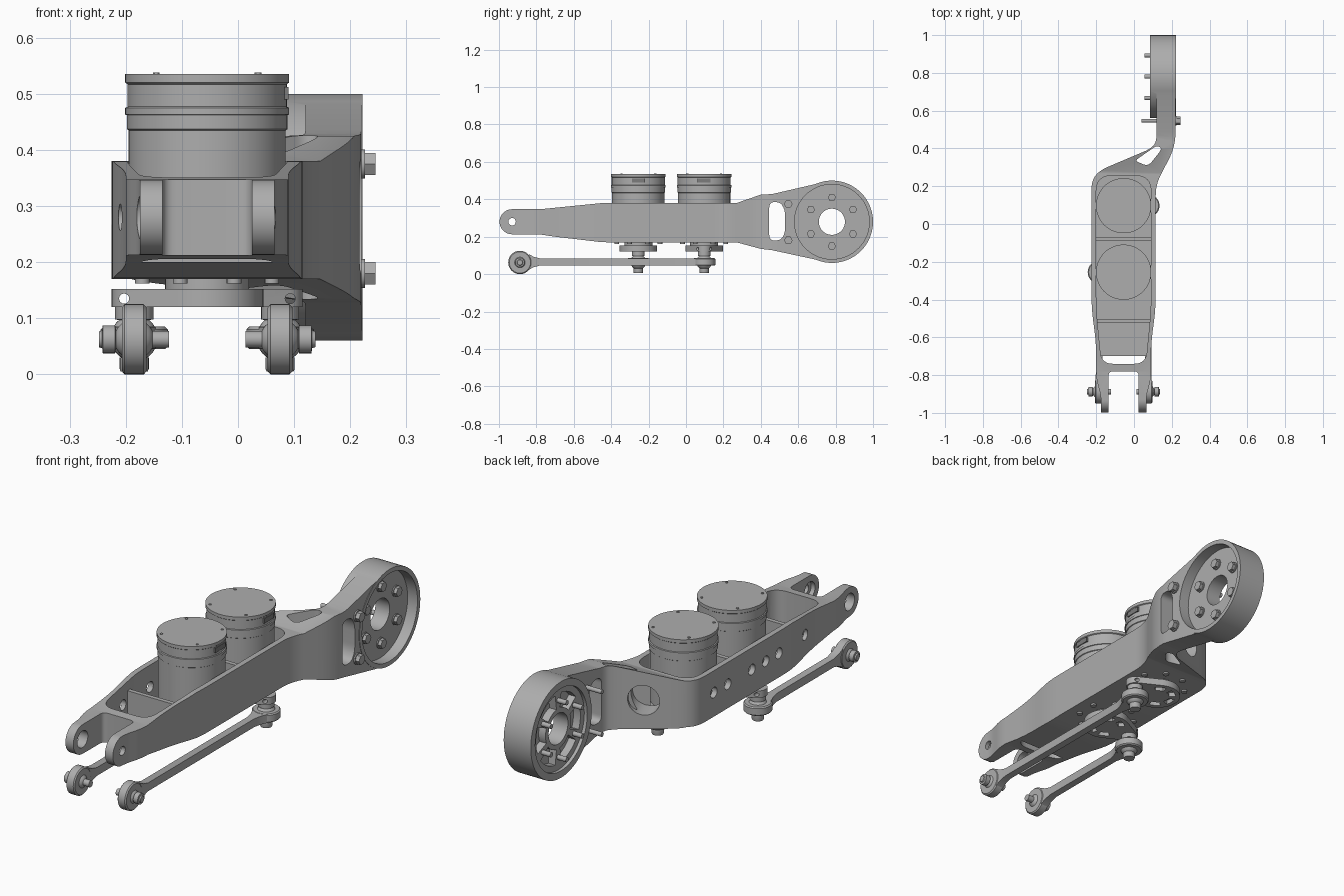
import bpy, bmesh
from math import cos, sin, radians
from mathutils import Vector

if "Cube" in bpy.data.objects:
    bpy.data.objects.remove(bpy.data.objects["Cube"])


def material(name, value):
    m = bpy.data.materials.new(name)
    m.use_nodes = True
    colour = (value, value, value, 1)
    m.diffuse_color = colour
    m.node_tree.nodes["Principled BSDF"].inputs["Base Color"].default_value = colour
    return m


GREY = material("machined grey", 0.42)
DARK = material("label grey", 0.2)
PARTS = []
MID = -0.055          # centre line of the housing
MOTOR_Y = (-0.255, 0.097)
RING = (0.78, 0.28)   # y, z of the round mount


# ---- helpers ----
def arc(c, r, a0=0, a1=360, n=48):
    full = abs(a1 - a0) >= 360
    steps = n if full else n + 1
    angles = [radians(a0 + (a1 - a0) * i / n) for i in range(steps)]
    return [(c[0] + r * cos(a), c[1] + r * sin(a)) for a in angles]


def rounded(corners, steps=6):
    pts = []
    for i, (x, y, r) in enumerate(corners):
        p = Vector((x, y))
        a = Vector(corners[i - 1][:2]) - p
        b = Vector(corners[(i + 1) % len(corners)][:2]) - p
        if r == 0:
            pts.append((x, y))
            continue
        a = p + a.normalized() * min(r, a.length * 0.45)
        b = p + b.normalized() * min(r, b.length * 0.45)
        for k in range(steps + 1):
            t = k / steps
            pts.append(tuple(a * (1 - t) ** 2 + p * 2 * t * (1 - t) + b * t * t))
    return pts


def loft(name, rings, mat=GREY):
    bm = bmesh.new()
    rows = [[bm.verts.new(p) for p in ring] for ring in rings]
    n = len(rows[0])
    for low, high in zip(rows, rows[1:]):
        for i in range(n):
            j = (i + 1) % n
            bm.faces.new((low[i], low[j], high[j], high[i]))
    bm.faces.new(rows[0][::-1])
    bm.faces.new(rows[-1])
    bmesh.ops.recalc_face_normals(bm, faces=bm.faces)
    me = bpy.data.meshes.new(name)
    bm.to_mesh(me)
    bm.free()
    me.materials.append(mat)
    ob = bpy.data.objects.new(name, me)
    bpy.context.collection.objects.link(ob)
    PARTS.append(ob)
    return ob


def place(p, axis, t):
    return {"x": (t, *p), "y": (p[0], t, p[1]), "z": (*p, t)}[axis]


def prism(name, pts, axis, lo, hi, mat=GREY):
    return loft(name, [[place(p, axis, t) for p in pts] for t in (lo, hi)], mat)


def cyl(name, axis, c, r, lo, hi, n=32, mat=GREY):
    return prism(name, arc(c, r, n=n), axis, lo, hi, mat)


def turned(name, axis, c, profile, n=48):
    return loft(name, [[place(p, axis, t) for p in arc(c, r, n=n)] for r, t in profile])


def box(name, x, y, z, mat=GREY):
    return prism(name, [(x[0], y[0]), (x[1], y[0]), (x[1], y[1]), (x[0], y[1])], "z", *z, mat)


def ball(name, c, r):
    steps = [radians(-80 + 160 * i / 12) for i in range(13)]
    return turned(name, "z", c[:2], [(r * cos(a), c[2] + r * sin(a)) for a in steps], 32)


def boolean(target, tool, operation="DIFFERENCE"):
    mod = target.modifiers.new("cut", "BOOLEAN")
    mod.operation, mod.object, mod.solver = operation, tool, "EXACT"
    bpy.context.view_layer.objects.active = target
    bpy.ops.object.modifier_apply(modifier=mod.name)
    PARTS.remove(tool)
    bpy.data.objects.remove(tool)


def sector(c, r0, r1, mid, half):
    return arc(c, r1, mid - half, mid + half, 10) + arc(c, r0, mid + half, mid - half, 10)


# ---- housing: plan outline crossed with side profile ----
plan = rounded([(-.175, -1, 0), (.065, -1, 0), (.065, -.91, .03), (.09, -.82, .04),
                (.09, -.63, .08), (.115, -.45, .08), (.115, .21, .06), (.22, .41, .08),
                (.22, .995, 0), (.12, .995, 0), (.12, .43, .06), (.08, .395, .03),
                (-.18, .285, .05), (-.225, .23, .05), (-.225, -.45, .08),
                (-.2, -.63, .08), (-.2, -.82, .04), (-.175, -.91, .03)])
side = (arc((-.93, .28), .067, 90, 270, 20)
        + [(-.78, .212), (-.7, .2), (-.46, .172), (-.42, .17), (.27, .17), (.4, .135), (.46, .128)]
        + arc(RING, .216, -102, 102, 48)
        + [(.46, .428), (.4, .425), (.27, .38), (-.42, .38), (-.46, .379), (-.7, .355), (-.78, .347)])
housing = prism("housing", plan, "z", 0, .6)
boolean(housing, prism("side_profile", side, "x", -.4, .4), "INTERSECT")
boolean(housing, cyl("mount_drum", "x", RING, .22, .085, .222, 72), "UNION")

# open motor bay, fork gap and lightening holes
bay = rounded([(-.2, .255, .08), (-.2, -.45, .08), (-.172, -.74, .06),
               (.062, -.74, .06), (.09, -.45, .08), (.09, .255, .08)])
gap = rounded([(-.135, -1.1, 0), (.025, -1.1, 0), (.025, -.78, .025), (-.135, -.78, .025)])
web = rounded([(.005, .335, .02), (.075, .305, .03), (.15, .4, .03), (.12, .415, .02)])
slot = rounded([(.445, .18, .03), (.505, .18, .04), (.53, .22, .03),
                (.53, .34, .03), (.505, .385, .04), (.445, .385, .03)])
boolean(housing, prism("bay_cutter", bay, "z", .2, .6))
boolean(housing, prism("gap_cutter", gap, "z", 0, .6))
boolean(housing, prism("web_cutter", web, "z", 0, .6))
boolean(housing, prism("slot_cutter", slot, "x", 0, .4))
for y in (.12, .02, -.155, -.255, -.35, -.56):
    boolean(housing, cyl("wall_hole", "x", (y, .28), .024, -.3, -.14))
boolean(housing, cyl("right_fork_hole", "x", (-.93, .28), .038, -.3, -.1))
boolean(housing, cyl("left_fork_hole", "x", (-.93, .28), .02, 0, .2))
boolean(housing, cyl("left_fork_counterbore", "x", (-.93, .28), .038, 0, .045))

# round window in the slanted rear wall
normal = Vector((-.39, .92, 0)).normalized()
across = Vector((normal.y, -normal.x, 0))
centre = Vector((-.03, .35, .28))
window = [[centre + normal * t + across * u + Vector((0, 0, v)) for u, v in arc((0, 0), .068)]
          for t in (-.1, .12)]
boolean(housing, loft("window_cutter", window))

# round mount: open cup outside, shallow spoked recess inside
boolean(housing, cyl("cup_cutter", "x", RING, .2, .172, .4, 72))
boolean(housing, cyl("recess_cutter", "x", RING, .188, 0, .1, 72))
boolean(housing, cyl("centre_hole", "x", RING, .07, 0, .4, 48))
for k in range(6):
    boolean(housing, prism("spoke_pocket", sector(RING, .092, .16, k * 60, 22), "x", .05, .135))
for p in arc(RING, .13, 30, 390, 6):
    cyl("mount_stud", "x", p, .011, .055, .17, 16)
    cyl("mount_washer", "x", p, .025, .17, .177, 24)
    cyl("mount_bolt_head", "x", p, .022, .175, .192, 6)
for z in (.18, .375):
    cyl("clamp_bolt", "x", (.547, z), .01, .04, .235, 16)
    cyl("clamp_washer", "x", (.547, z), .026, .219, .226, 24)
    cyl("clamp_nut", "x", (.547, z), .023, .224, .245, 6)

# cross ribs
box("middle_rib", (-.205, .095), (-.088, -.068), (.19, .345))
box("front_rib", (-.205, .095), (-.522, -.502), (.19, .33))

# ---- motors, cranks and push rods (right side, then left side) ----
for y, s in zip(MOTOR_Y, (-1, 1)):
    axle = (MID, y)
    turned("motor", "z", axle, [(.14, .195), (.14, .435), (.143, .437), (.143, .462),
           (.146, .463), (.146, .475), (.142, .477), (.142, .517), (.146, .52), (.146, .535)], 64)
    for p in arc(axle, .128, 45, 405, 4):
        cyl("cover_screw", "z", p, .006, .53, .538, 12)
    box("motor_label", (MID + .13, MID + .145), (y - .035, y + .035), (.49, .512), DARK)
    cyl("motor_hub", "z", axle, .075, .145, .185, 40)
    for p in arc(axle, .125, 22.5, 382.5, 8):
        cyl("floor_bolt", "z", p, .013, .162, .175, 16)

    # crank plate with its pinch hole and slots
    tip = (MID + s * .13, y)
    turn = 0 if s > 0 else 180
    crank = prism("crank", arc(axle, .1, turn + 62.5, turn + 297.5, 32)
                  + arc(tip, .04, turn - 62.5, turn + 62.5, 16), "z", .12, .152)
    for k in range(1, 6):
        boolean(crank, prism("crank_slot", sector(axle, .052, .08, turn + k * 60, 19), "z", .1, .14))
    boolean(crank, cyl("pinch_hole", "y", (tip[0] + s * .018, .135), .009, y - .1, y + .1, 16))

    # vertical joint below the crank
    turned("crank_joint_pin", "z", tip, [(.024, .005), (.026, .01), (.026, .03), (.017, .032),
           (.017, .095), (.034, .098), (.034, .12)], 24)
    ball("crank_joint_ball", (*tip, .065), .042)
    turned("rod_rear_eye", "z", tip, [(.055, .045), (.06, .05), (.06, .08), (.055, .085)])

    # rod bar, flared into both eyes
    bar = [(-.84, .02, .042), (-.815, .018, .028), (-.78, .017, .019),
           (y - .11, .017, .019), (y - .075, .025, .019), (y - .045, .038, .019)]
    loft("push_rod", [[(tip[0] + sx * w, t, .065 + sz * h) for sx, sz in
                       ((-1, -1), (1, -1), (1, 1), (-1, 1))] for t, w, h in bar])

    # horizontal joint at the front
    front = (-.888, .0625)
    x = tip[0]
    turned("rod_front_eye", "x", front, [(.057, x - .022), (.0625, x - .017),
           (.0625, x + .017), (.057, x + .022)])
    ball("front_joint_ball", (x, *front), .036)
    turned("front_joint_pin", "x", front, [(.015, x - s * .062), (.015, x + s * .032),
           (.025, x + s * .034), (.025, x + s * .056), (.016, x + s * .057), (.014, x + s * .063)], 24)

# ---- shading ----
bpy.ops.object.select_all(action="DESELECT")
for ob in PARTS:
    ob.select_set(True)
bpy.context.view_layer.objects.active = housing
bpy.ops.object.shade_smooth_by_angle()
